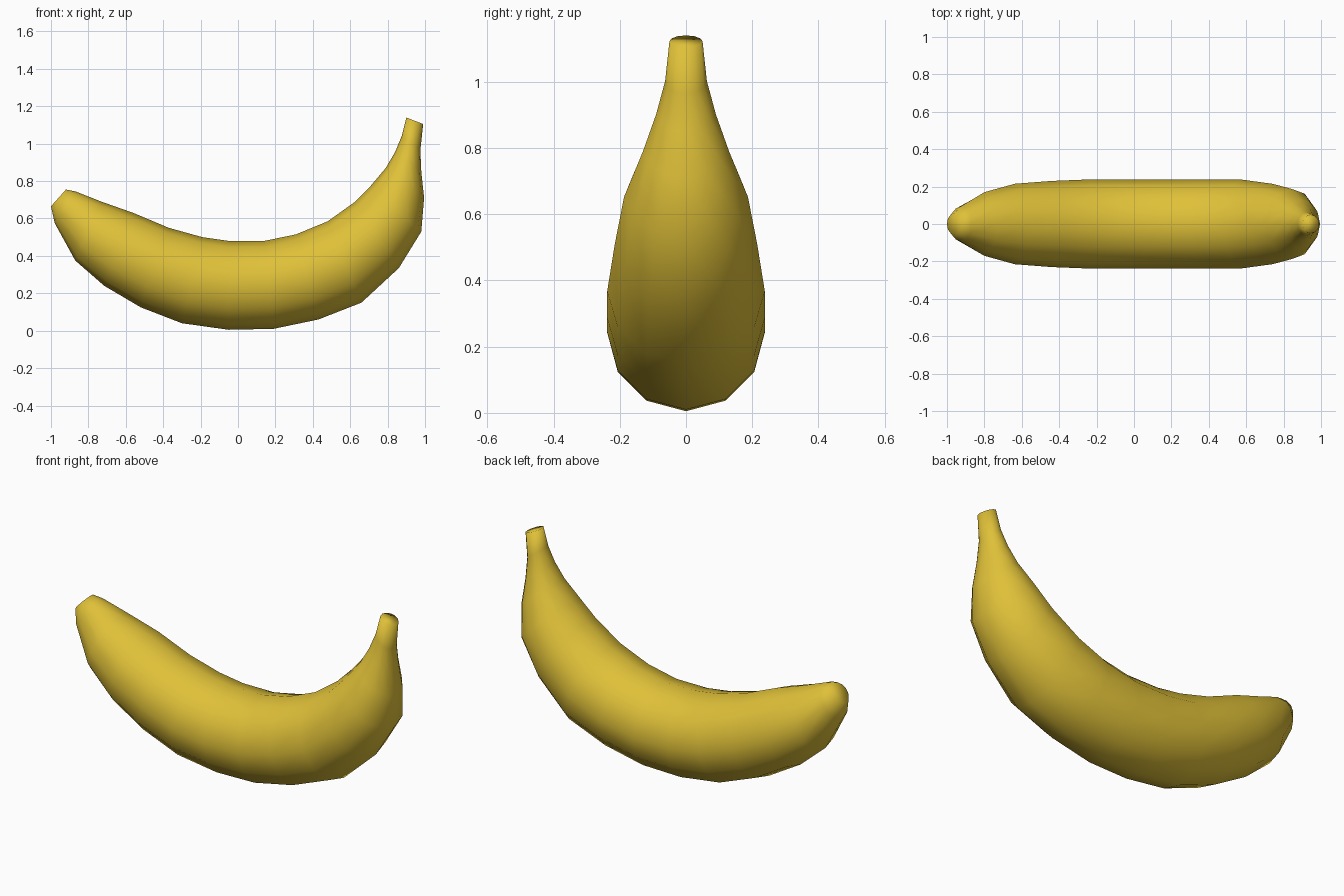
import bpy, bmesh, math
from mathutils import Vector

if "Cube" in bpy.data.objects:
    bpy.data.objects.remove(bpy.data.objects["Cube"])

SIDES = 12

# Cross-sections, stem to tip: inner x, inner z, outer x, outer z, half width
SECTIONS = [
    (0.90, 1.14, 0.99, 1.105, 0.05),
    (0.875, 1.04, 0.975, 0.965, 0.063),
    (0.84, 0.955, 0.98, 0.85, 0.09),
    (0.79, 0.87, 0.995, 0.71, 0.13),
    (0.71, 0.775, 0.98, 0.53, 0.187),
    (0.62, 0.685, 0.86, 0.335, 0.215),
    (0.48, 0.585, 0.66, 0.15, 0.238),
    (0.31, 0.515, 0.43, 0.06, 0.238),
    (0.14, 0.48, 0.19, 0.01, 0.238),
    (-0.05, 0.48, -0.05, 0.005, 0.238),
    (-0.19, 0.50, -0.30, 0.04, 0.238),
    (-0.37, 0.55, -0.52, 0.125, 0.23),
    (-0.56, 0.63, -0.715, 0.24, 0.215),
    (-0.73, 0.69, -0.87, 0.375, 0.17),
    (-0.87, 0.745, -0.98, 0.575, 0.095),
    (-0.92, 0.755, -1.00, 0.665, 0.058),
]

# Banana body lofted through the rings, closed at the stem and tip
bm = bmesh.new()
rings = []
for ix, iz, ox, oz, w in SECTIONS:
    inner, outer = Vector((ix, 0, iz)), Vector((ox, 0, oz))
    mid, half = (inner + outer) / 2, (outer - inner) / 2
    rings.append([bm.verts.new(mid + half * math.cos(a) + Vector((0, w * math.sin(a), 0)))
                  for a in (2 * math.pi * i / SIDES for i in range(SIDES))])
for r, s in zip(rings, rings[1:]):
    for i in range(SIDES):
        j = (i + 1) % SIDES
        bm.faces.new((r[i], r[j], s[j], s[i]))
bm.faces.new(rings[0])
bm.faces.new(rings[-1])
bmesh.ops.recalc_face_normals(bm, faces=bm.faces)
for f in bm.faces:
    f.smooth = True

mesh = bpy.data.meshes.new("banana")
bm.to_mesh(mesh)
bm.free()
banana = bpy.data.objects.new("banana", mesh)
bpy.context.collection.objects.link(banana)

# Yellow peel
peel = bpy.data.materials.new("yellow_peel")
peel.diffuse_color = (0.74, 0.53, 0.04, 1)
peel.use_nodes = True
peel.node_tree.nodes["Principled BSDF"].inputs["Base Color"].default_value = peel.diffuse_color
mesh.materials.append(peel)
